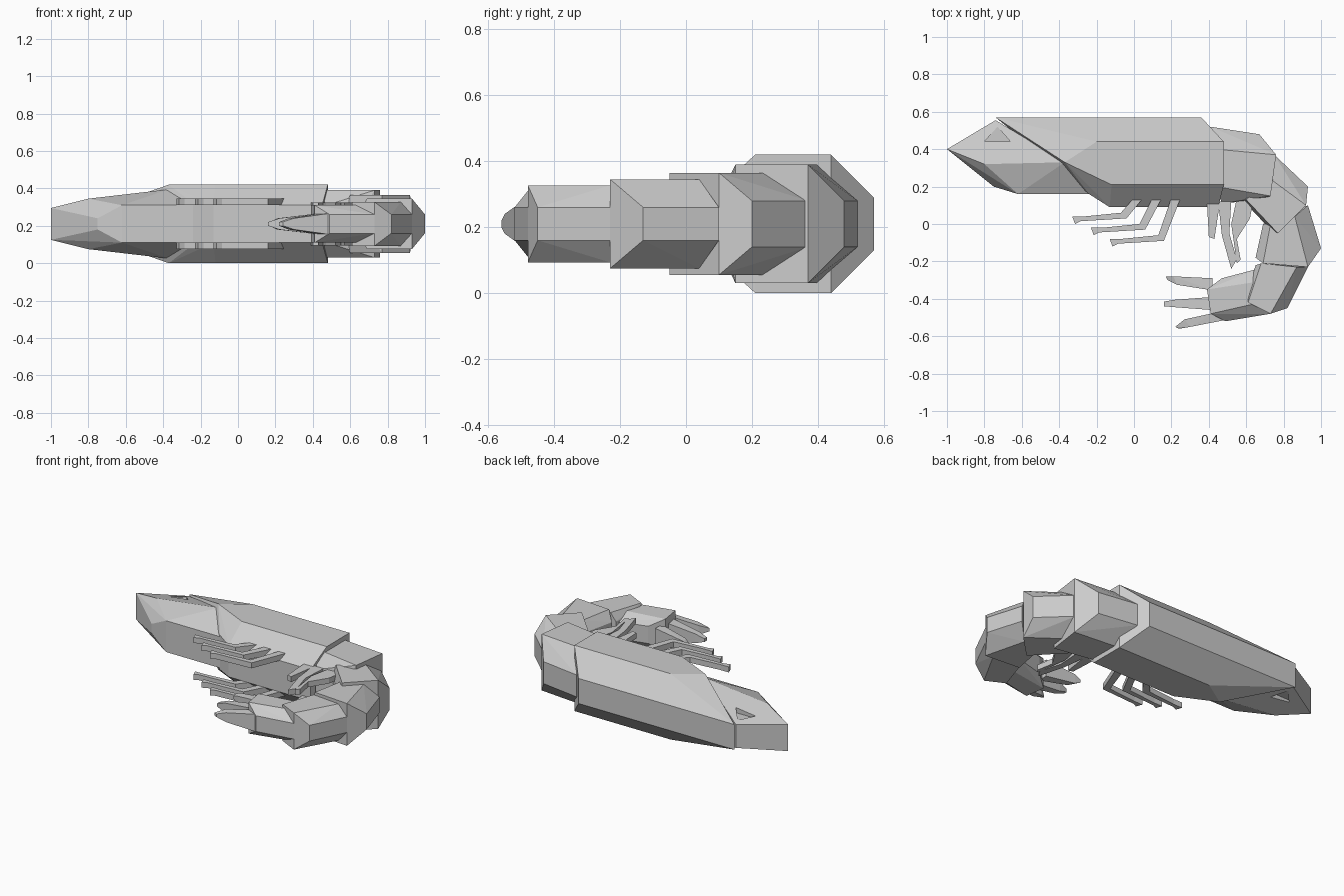
import bpy
import bmesh
import math

if "Cube" in bpy.data.objects:
    bpy.data.objects.remove(bpy.data.objects["Cube"], do_unlink=True)

MID = 0.21  # height of the body's plane of symmetry


def make_material(name, colour):
    mat = bpy.data.materials.new(name)
    mat.use_nodes = True
    mat.diffuse_color = colour
    mat.node_tree.nodes["Principled BSDF"].inputs["Base Color"].default_value = colour
    return mat


shell_grey = make_material("shell grey", (0.6, 0.6, 0.6, 1))


def finish(name, bm):
    bmesh.ops.recalc_face_normals(bm, faces=bm.faces)
    mesh = bpy.data.meshes.new(name)
    bm.to_mesh(mesh)
    bm.free()
    mesh.materials.append(shell_grey)
    obj = bpy.data.objects.new(name, mesh)
    bpy.context.collection.objects.link(obj)
    return obj


def faceted_solid(name, half_points):
    """Convex faceted block from (x, y, half height) points, mirrored about MID."""
    bm = bmesh.new()
    for x, y, half in half_points:
        for side in (half, -half):
            bm.verts.new((x, y, MID + side))
    hull = bmesh.ops.convex_hull(bm, input=bm.verts)
    loose = {v for v in hull["geom_interior"] if isinstance(v, bmesh.types.BMVert)}
    bmesh.ops.delete(bm, geom=list(loose), context="VERTS")
    bmesh.ops.dissolve_limit(bm, angle_limit=math.radians(1),
                             verts=bm.verts, edges=bm.edges)
    return finish(name, bm)


def add_plate(bm, outline, low, high):
    """Extruded flat outline between two heights."""
    face = bm.faces.new([bm.verts.new((x, y, low)) for x, y in outline])
    result = bmesh.ops.extrude_face_region(bm, geom=[face])
    moved = [v for v in result["geom"] if isinstance(v, bmesh.types.BMVert)]
    bmesh.ops.translate(bm, verts=moved, vec=(0, 0, high - low))


def paired_plate(name, outline, inner, outer):
    """One thin limb on each side of the body."""
    for label, sign in (("upper", 1), ("lower", -1)):
        bm = bmesh.new()
        add_plate(bm, outline, MID + sign * inner, MID + sign * outer)
        finish(f"{label}_{name}", bm)


def body_segment(name, half_width, front, rear, ridge=0.07):
    """Octagonal ring pair; each ring runs ridge, outer side, inner side, belly."""
    heights = (ridge, half_width, half_width, half_width * 0.55)
    points = [(x, y, h) for ring in (front, rear) for (x, y), h in zip(ring, heights)]
    return faceted_solid(name, points)


# Main shell, slanted at the front to meet the head
faceted_solid("carapace", [
    (-.74, .57, .08), (.36, .57, .08),
    (-.2, .44, MID), (.48, .44, MID),
    (-.37, .33, MID), (-.12, .21, MID), (.48, .21, MID),
    (-.24, .16, .11), (-.13, .09, .1), (.45, .09, .1),
])

# Wedge head with a blunt snout and a small chin
head = faceted_solid("head", [
    (-1, .4, .085), (-.74, .555, .075),
    (-.8, .32, .135), (-.37, .33, .185),
    (-.62, .16, .1), (-.24, .16, .1), (-.75, .2, .03),
])

# Triangular eye sockets cut into both cheeks
cutter_mesh = bmesh.new()
for sign in (1, -1):
    add_plate(cutter_mesh, [(-.8, .44), (-.66, .44), (-.73, .52)],
              MID + sign * 0.085, MID + sign * 0.3)
eye_cutter = finish("eye_cutter", cutter_mesh)
eye_cutter.hide_render = True
eye_cutter.hide_set(True)
sockets = head.modifiers.new("eye sockets", "BOOLEAN")
sockets.operation = "DIFFERENCE"
sockets.solver = "EXACT"
sockets.object = eye_cutter

# Curling abdomen, each ring slightly narrower than the last
body_segment("abdomen_first", .18,
             [(.41, .52), (.44, .4), (.44, .2), (.47, .11)],
             [(.67, .48), (.76, .37), (.73, .15), (.68, .13)])
body_segment("abdomen_second", .155,
             [(.75, .37), (.73, .24), (.6, .13), (.57, .14)],
             [(.93, .2), (.92, .1), (.77, -.05), (.72, -.02)])
body_segment("abdomen_third", .135,
             [(.93, .1), (.86, .04), (.73, 0), (.69, 0)],
             [(1, -.13), (.93, -.23), (.69, -.21), (.65, -.18)], ridge=.05)
body_segment("abdomen_fourth", .117,
             [(.93, -.23), (.87, -.23), (.68, -.21), (.65, -.22)],
             [(.82, -.45), (.73, -.48), (.61, -.42), (.61, -.36)], ridge=.05)
body_segment("tail_base", .1,
             [(.73, -.48), (.63, -.43), (.65, -.31), (.66, -.24)],
             [(.49, -.52), (.41, -.48), (.39, -.35), (.47, -.29)], ridge=.05)


# Tail fan of three tapering blades
def tail_blade(name, root, shoulder, tip):
    faceted_solid(name, [(x, y, h) for pair, h in
                         ((root, .055), (shoulder, .03), (tip, .01))
                         for x, y in pair])


tail_blade("inner_tail_blade", [(.42, -.29), (.42, -.355)],
           [(.21, -.28), (.23, -.325)], [(.17, -.28), (.18, -.3)])
tail_blade("middle_tail_blade", [(.42, -.39), (.42, -.46)],
           [(.22, -.405), (.22, -.445)], [(.16, -.415), (.16, -.44)])
tail_blade("outer_tail_blade", [(.43, -.475), (.48, -.515)],
           [(.27, -.51), (.3, -.55)], [(.22, -.55), (.24, -.56)])

# Three pairs of bent walking legs, stepping back along the shell
for i in range(3):
    dx, dy = .1 * i, -.06 * i
    bend = [(-.07, .06), (-.27, .04), (-.33, .04), (-.315, 0), (-.285, .015), (-.04, .03)]
    outline = [(dx, .14)] + [(x + dx, y + dy) for x, y in bend] + [(dx + .05, .14)]
    paired_plate(f"walking_leg_{i + 1}", outline, .1, .135)

# Three pairs of short swimming legs under the abdomen
swimming_legs = [
    [(.39, .12), (.4, -.07), (.43, -.08), (.46, .12)],
    [(.45, .12), (.47, -.06), (.52, -.24), (.55, -.19), (.51, -.05), (.52, .12)],
    [(.55, .14), (.52, 0), (.55, -.21), (.57, -.19), (.55, -.08), (.62, .03), (.64, .14)],
]
for i, outline in enumerate(swimming_legs):
    paired_plate(f"swimming_leg_{i + 1}", outline, .08, .115)
